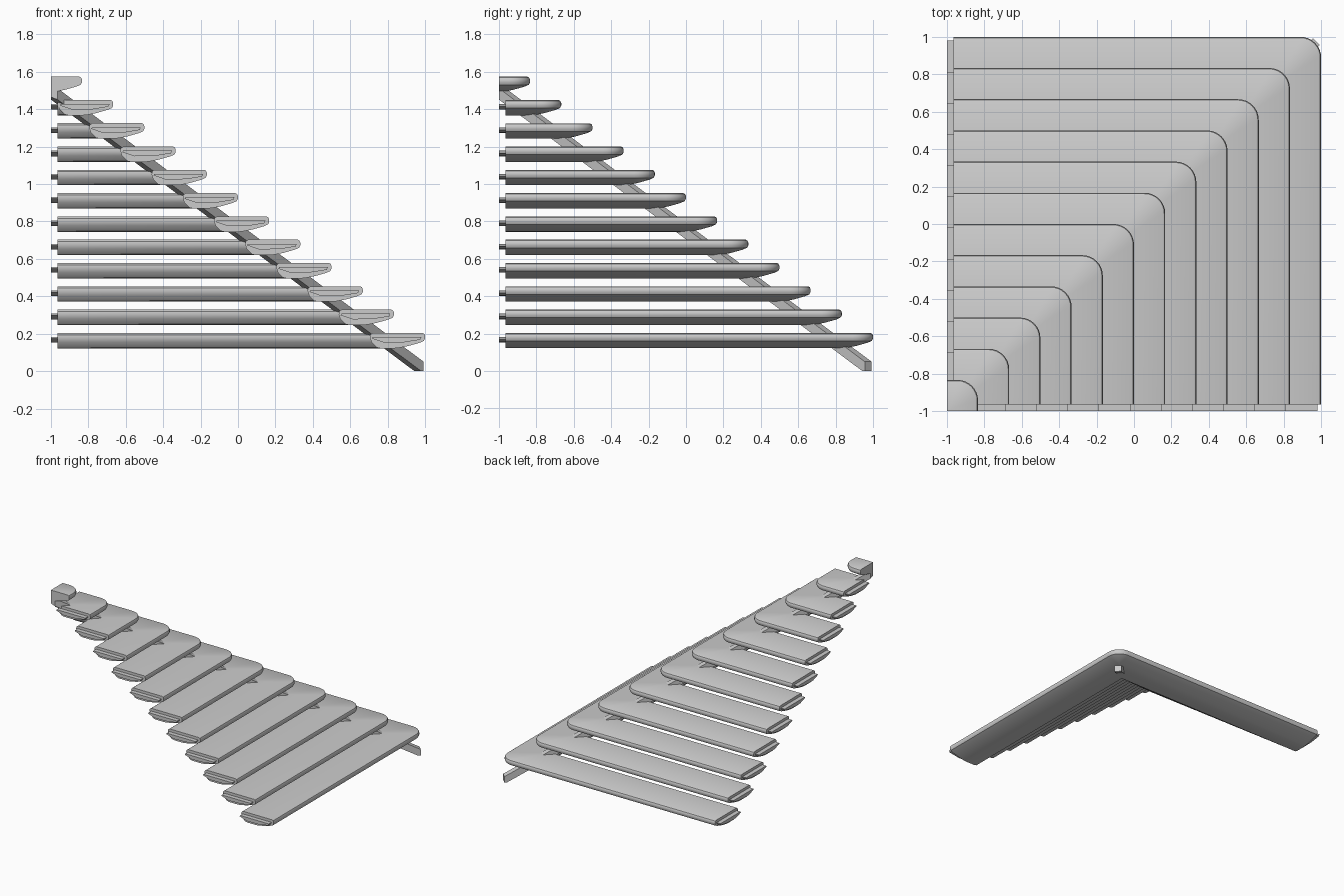
import bpy, bmesh, math

if "Cube" in bpy.data.objects:
    bpy.data.objects.remove(bpy.data.objects["Cube"])

N = 12                # treads
RUN = 2 / N           # horizontal step
RISE = 0.1245         # vertical step
R = 0.11              # outer corner radius in plan
SEG = 8

# Cross-section: (inset from nose, height relative to tread top)
TREAD = [(0.014, 0), (0.005, -0.005), (0, -0.016), (0, -0.03), (0.007, -0.043),
         (0.03, -0.053), (0.09, -0.07), (0.14, -0.08), (0.16, -0.082), (0.24, -0.082),
         (0.26, -0.077), (0.287, -0.05), (0.295, -0.025), (0.293, -0.01), (0.28, 0)]
# Upper landing tread is the same section cut off at the wall corner
LANDING = TREAD[:9] + [(RUN, -0.082), (RUN, 0)]
# Thin tongue that plugs into the wall
TONGUE = [(0.02, -0.022), (0.025, -0.036), (0.11, -0.05), (0.22, -0.052),
          (0.285, -0.03), (0.28, -0.022)]


def finish(name, bm):
    bmesh.ops.remove_doubles(bm, verts=bm.verts, dist=1e-4)
    bmesh.ops.recalc_face_normals(bm, faces=bm.faces)
    me = bpy.data.meshes.new(name)
    bm.to_mesh(me)
    bm.free()
    ob = bpy.data.objects.new(name, me)
    bpy.context.collection.objects.link(ob)
    bpy.ops.object.select_all(action='DESELECT')
    ob.select_set(True)
    bpy.context.view_layer.objects.active = ob
    bpy.ops.object.shade_smooth_by_angle(angle=math.radians(30))
    return ob


def loft(bm, rings):
    # Skin closed rings and cap both ends
    rings = [[bm.verts.new(p) for p in r] for r in rings]
    n = len(rings[0])
    for a, b in zip(rings, rings[1:]):
        for i in range(n):
            j = (i + 1) % n
            bm.faces.new((a[i], a[j], b[j], b[i]))
    bm.faces.new(rings[0])
    bm.faces.new(rings[-1][::-1])


def l_rings(profile, x, z, end):
    # Profile carried along an L path: rounded outside, mitred inside
    paths = []
    for d, h in profile:
        o, r = x - d, max(R - d, 0)
        pts = [(o, end, z + h)]
        for s in range(SEG + 1):
            a = math.pi / 2 * s / SEG
            pts.append((o - r + r * math.cos(a), o - r + r * math.sin(a), z + h))
        pts.append((end, o, z + h))
        paths.append(pts)
    return list(zip(*paths))


for k in range(N):
    x, z = 1 - k * RUN, 0.204 + k * RISE
    top = k == N - 1
    # L-shaped tread
    bm = bmesh.new()
    loft(bm, l_rings(LANDING if top else TREAD, x, z, -1 if top else -0.965))
    finish(f"tread_{k + 1}", bm)
    # Wall tongues at both ends of the tread
    if not top:
        bm = bmesh.new()
        loft(bm, [[(x - d, y, z + h) for d, h in TONGUE] for y in (-1, -0.963)])
        loft(bm, [[(y, x - d, z + h) for d, h in TONGUE] for y in (-1, -0.963)])
        finish(f"wall_tongues_{k + 1}", bm)

# Diagonal stringer: sloped bar pointed into the wall corner, foot cut flat on the floor
W, H, E = 0.018, 0.06, 0.974
SLOPE = RISE / RUN
plan = [(-1, -1), (-1 + 2 * W, -1), (E + W, E - W), (E - W, E + W), (-1, -1 + 2 * W)]


def top_z(p):
    return 0.038 + SLOPE * (0.99 - (p[0] + p[1]) / 2)


bm = bmesh.new()
loft(bm, [[(*p, top_z(p) - H) for p in plan], [(*p, top_z(p)) for p in plan]])
cut = bmesh.ops.bisect_plane(bm, geom=bm.verts[:] + bm.edges[:] + bm.faces[:],
                             plane_co=(0, 0, 0), plane_no=(0, 0, -1), clear_outer=True)
bmesh.ops.holes_fill(bm, edges=[e for e in bm.edges if e.is_boundary])
finish("stringer", bm)
